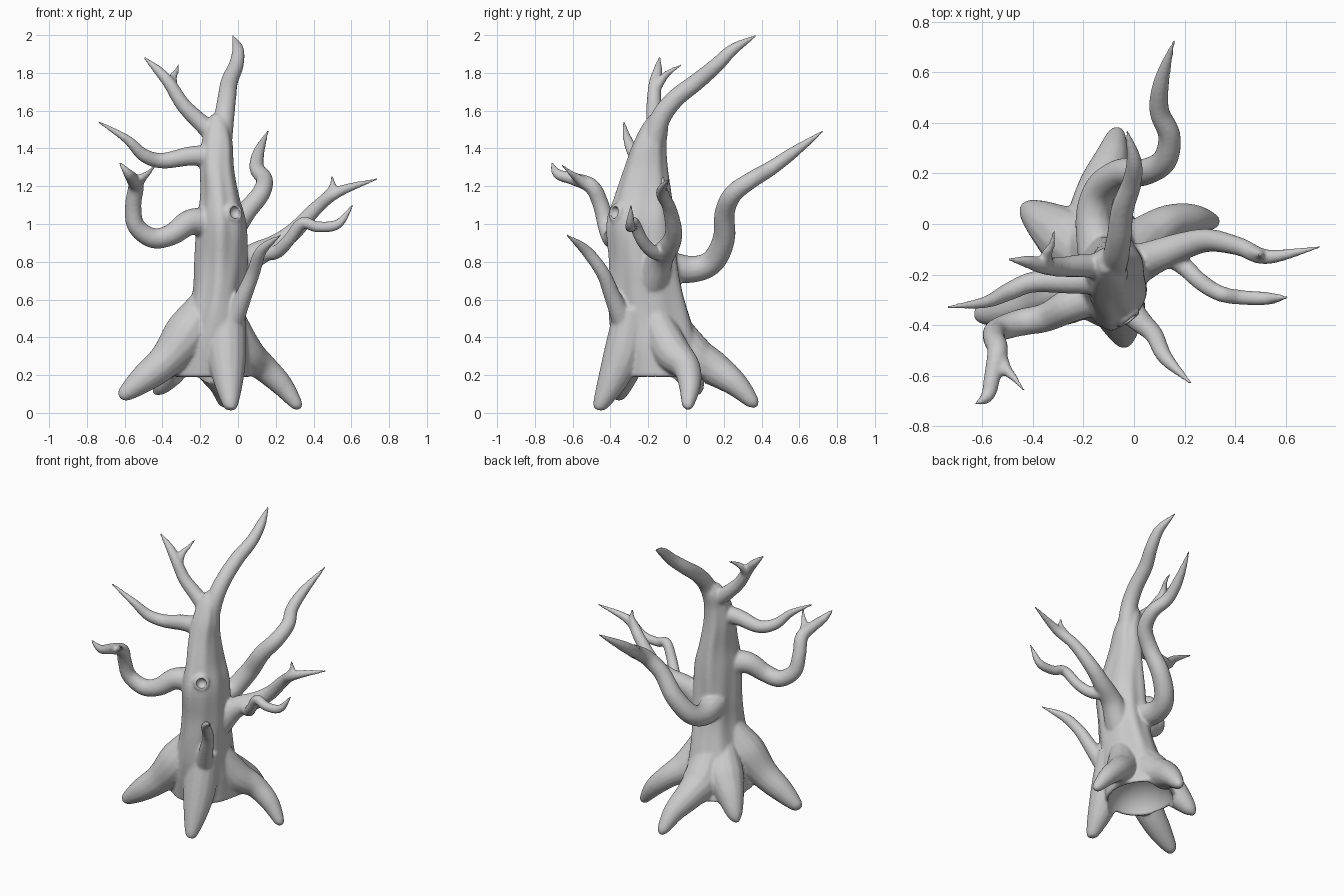
import bpy, bmesh, math
from mathutils import Vector, Matrix

bm = bmesh.new()


def skin(rings):
    """Bridge a list of vertex rings and cap both ends."""
    n = len(rings[0])
    for a, b in zip(rings, rings[1:]):
        for i in range(n):
            j = (i + 1) % n
            bm.faces.new((a[i], a[j], b[j], b[i]))
    bm.faces.new(rings[0][::-1])
    bm.faces.new(rings[-1])


def spline(rows, steps):
    """Catmull-Rom through rows of equal length."""
    p = [Vector(r) for r in rows]
    p = [2 * p[0] - p[1]] + p + [2 * p[-1] - p[-2]]
    out = []
    for i in range(1, len(p) - 2):
        a, b, c, d = p[i - 1:i + 3]
        for s in range(steps):
            t = s / steps
            out.append(0.5 * (2 * b + (c - a) * t + (2 * a - 5 * b + 4 * c - d) * t * t
                              + (3 * b - a - 3 * c + d) * t ** 3))
    return out + [p[-2]]


def limb(points, radii, n=14, steps=6):
    """Tapered tube along a smooth path."""
    m = len(points) - 1
    if len(radii) == 2:
        radii = [radii[0] + (radii[1] - radii[0]) * i / m for i in range(m + 1)]
    path = spline([(*p, r) for p, r in zip(points, radii)], steps)
    pos = [v.to_3d() for v in path]
    side = None
    rings = []
    for i, v in enumerate(path):
        t = (pos[min(i + 1, len(pos) - 1)] - pos[max(i - 1, 0)]).normalized()
        side = t.orthogonal() if side is None else side - t * side.dot(t)
        side.normalize()
        up = t.cross(side)
        r = max(v[3], 0.006)
        rings.append([bm.verts.new(pos[i] + r * (side * math.cos(a) + up * math.sin(a)))
                      for a in (2 * math.pi * k / n for k in range(n))])
    skin(rings)


# trunk: z, centre x, centre y, half width x, half width y, with twisted bark ridges
trunk = [(.19, -.15, -.12, .21, .24), (.35, -.14, -.16, .19, .23), (.5, -.12, -.19, .155, .215),
         (.65, -.10, -.21, .138, .195), (.8, -.09, -.22, .138, .18), (1.0, -.085, -.235, .13, .18),
         (1.15, -.095, -.225, .102, .15), (1.3, -.11, -.212, .09, .115), (1.42, -.11, -.195, .083, .09),
         (1.52, -.11, -.165, .062, .07), (1.58, -.11, -.15, .03, .04)]
rings = []
for z, cx, cy, rx, ry in [tuple(v) for v in (Vector(r) for r in spline(trunk, 5))]:
    ring = []
    for k in range(48):
        a = 2 * math.pi * k / 48
        f = 1 + .035 * math.sin(5 * a + 4 * z) + .02 * math.sin(9 * a - 3 * z)
        ring.append(bm.verts.new((cx + rx * f * math.cos(a), cy + ry * f * math.sin(a), z)))
    rings.append(ring)
skin(rings)

# roots
limb([(-.06, -.28, .55), (-.06, -.33, .32), (-.05, -.39, .17), (-.04, -.455, .04), (-.04, -.465, .015)],
     [.10, .105, .08, .04, .015])
limb([(-.05, -.17, .52), (.03, -.08, .33), (.13, 0, .245), (.23, .02, .15), (.31, .01, .045), (.325, .005, .02)],
     [.08, .1, .075, .06, .033, .012])
limb([(-.13, -.12, .52), (-.14, .02, .31), (-.13, .14, .24), (-.09, .26, .155), (-.07, .35, .06), (-.07, .37, .03)],
     [.09, .12, .095, .068, .038, .012])
limb([(-.18, -.14, .48), (-.26, -.06, .33), (-.34, .0, .24), (-.41, .05, .14), (-.44, .065, .1)],
     [.09, .12, .09, .05, .015])
limb([(-.16, -.22, .62), (-.26, -.27, .43), (-.38, -.31, .28), (-.5, -.34, .18), (-.6, -.355, .1), (-.625, -.355, .08)],
     [.07, .125, .095, .075, .042, .015])

# crown limb leaning back
limb([(-.10, -.19, 1.38), (-.075, -.14, 1.55), (-.06, -.06, 1.66), (-.045, .06, 1.755), (-.01, .16, 1.84),
      (0, .25, 1.925), (-.03, .375, 2.0)], [.065, .055, .05, .046, .04, .031, .006])
# upper left limb with twig
limb([(-.11, -.17, 1.46), (-.2, -.165, 1.54), (-.29, -.17, 1.63), (-.36, -.165, 1.74), (-.42, -.15, 1.81),
      (-.5, -.14, 1.885)], [.055, .047, .04, .034, .026, .006])
limb([(-.345, -.165, 1.71), (-.345, -.12, 1.775), (-.325, -.08, 1.81), (-.315, -.02, 1.845)], [.03, .006])
# middle left limb
limb([(-.12, -.22, 1.36), (-.25, -.225, 1.36), (-.4, -.23, 1.335), (-.5, -.27, 1.365), (-.59, -.31, 1.45),
      (-.745, -.33, 1.545)], [.06, .052, .042, .036, .024, .006])
# lower left crooked limb with forked end
limb([(-.13, -.27, 1.0), (-.25, -.32, 1.01), (-.35, -.37, .945), (-.45, -.39, .925), (-.54, -.42, .99),
      (-.555, -.45, 1.1), (-.54, -.5, 1.2), (-.56, -.6, 1.24), (-.58, -.68, 1.265), (-.63, -.715, 1.33)],
     [.085, .07, .058, .054, .048, .044, .042, .034, .027, .006])
limb([(-.54, -.5, 1.19), (-.51, -.57, 1.24), (-.475, -.61, 1.27), (-.435, -.66, 1.315)], [.034, .006])
# back limb
limb([(-.14, -.12, .78), (-.16, .03, .76), (-.13, .14, .8), (-.05, .2, .92), (.04, .205, 1.06),
      (.12, .25, 1.16), (.14, .35, 1.235), (.1, .45, 1.295), (.11, .57, 1.38), (.16, .73, 1.495)],
     [.085, .072, .065, .06, .054, .05, .045, .04, .031, .006])
# right limb with twig, and its lower offshoot
limb([(-.03, -.18, .7), (.07, -.135, .82), (.2, -.085, .89), (.3, -.065, .965), (.42, -.09, 1.09),
      (.53, -.13, 1.17), (.74, -.09, 1.24)], [.09, .07, .055, .046, .037, .03, .006])
limb([(.47, -.11, 1.14), (.5, -.12, 1.2), (.495, -.125, 1.26)], [.03, .006])
limb([(.12, -.11, .85), (.2, -.17, .85), (.265, -.23, .91), (.34, -.275, 1.005), (.42, -.29, .985),
      (.53, -.295, 1.0), (.61, -.29, 1.105)], [.045, .037, .034, .032, .03, .026, .006])
# thin front limb
limb([(-.03, -.33, .48), (.03, -.39, .62), (.08, -.44, .74), (.125, -.53, .86), (.23, -.635, .945)],
     [.06, .045, .037, .03, .006])

# rim of the knot hole
knot, facing = Vector((-.02, -.372, 1.06)), Vector((.6, -.8, .12)).normalized()
u = facing.orthogonal().normalized()
w = facing.cross(u)
limb([knot + .04 * (u * math.cos(a) + w * math.sin(a)) for a in (math.pi * k / 6 for k in range(13))],
     [.013, .013], 8, 2)

bmesh.ops.recalc_face_normals(bm, faces=bm.faces[:])
mesh = bpy.data.meshes.new("dead_tree")
bm.to_mesh(mesh)
bm.free()
tree = bpy.data.objects.new("dead_tree", mesh)
bpy.context.collection.objects.link(tree)


def cutter(name, loc, scale):
    bpy.ops.mesh.primitive_uv_sphere_add(segments=32, ring_count=20, radius=1, location=loc)
    ob = bpy.context.object
    ob.name, ob.scale, ob.hide_render = name, scale, True
    return ob


# fuse all limbs, carve the hollow base and knot hole, then soften
fuse = tree.modifiers.new("fuse", 'REMESH')
fuse.mode, fuse.voxel_size = 'VOXEL', .009
blend = tree.modifiers.new("blend", 'SMOOTH')
blend.factor, blend.iterations = .5, 6
cutters = [cutter("base_hollow", (-.15, -.12, .14), (.2, .225, .2)),
           cutter("knot_hollow", knot + facing * .012, (.032, .032, .032))]
for c in cutters:
    cut = tree.modifiers.new(c.name, 'BOOLEAN')
    cut.operation, cut.object, cut.solver = 'DIFFERENCE', c, 'EXACT'
soft = tree.modifiers.new("soften", 'SMOOTH')
soft.factor, soft.iterations = .4, 2

bpy.ops.object.select_all(action='DESELECT')
tree.select_set(True)
bpy.context.view_layer.objects.active = tree
bpy.ops.object.convert(target='MESH')
for c in cutters:
    bpy.data.objects.remove(c)
bpy.ops.object.shade_smooth()
